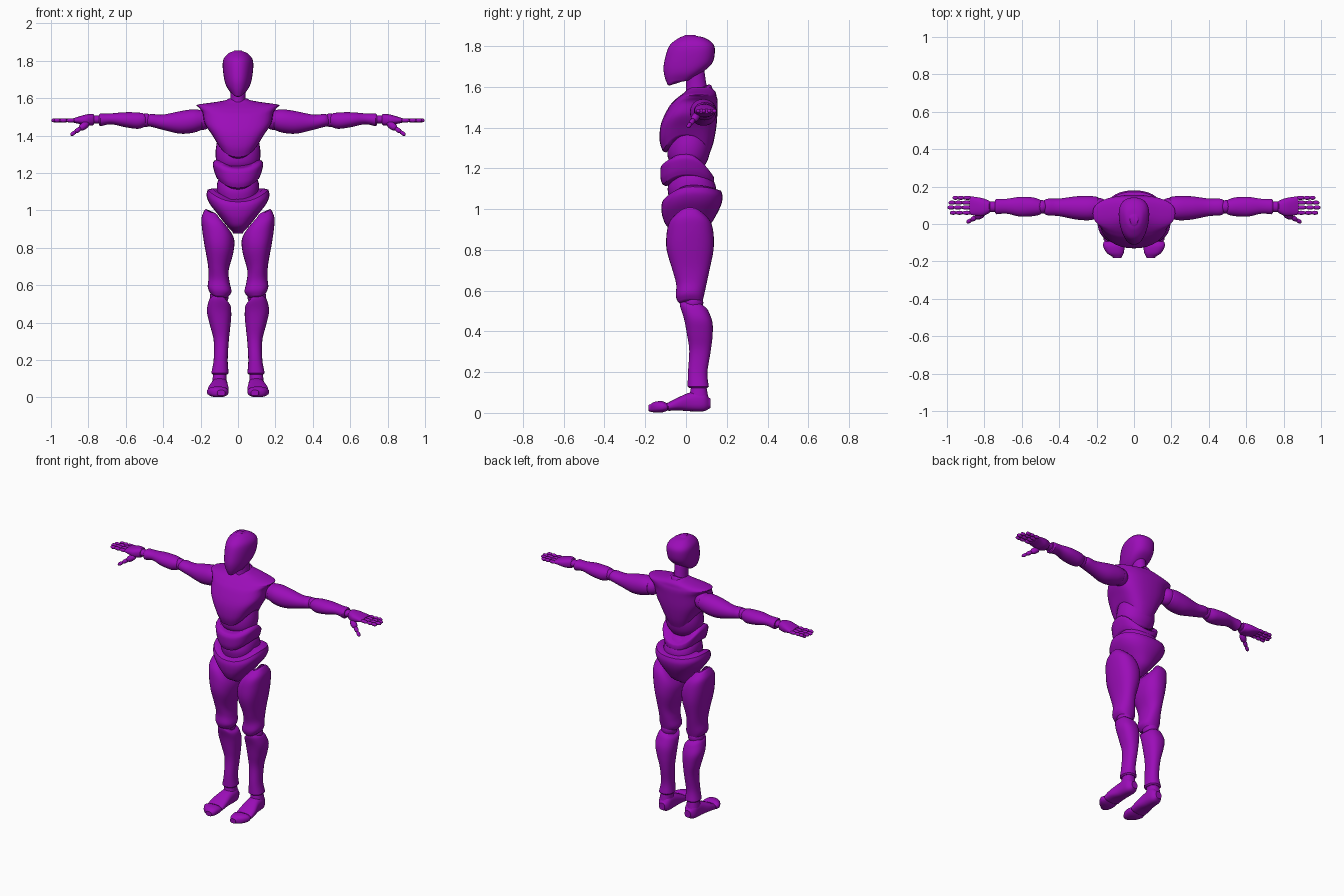
import bpy, bmesh
from math import sin, cos, pi, radians, copysign
from mathutils import Vector

cube = bpy.data.objects.get("Cube")
if cube:
    bpy.data.objects.remove(cube)

purple = bpy.data.materials.new("purple_plastic")
COLOUR = (.33, .004, .48, 1)
purple.diffuse_color = COLOUR
purple.use_nodes = True
purple.node_tree.nodes["Principled BSDF"].inputs["Base Color"].default_value = COLOUR

SIDES = 32
STEPS = 5
FLAT = (0, 0, 0, 0)


def finish(name, bm, mirror=False):
    """Turn a bmesh into a smooth object, optionally mirrored across x."""
    bmesh.ops.recalc_face_normals(bm, faces=bm.faces)
    mesh = bpy.data.meshes.new(name)
    bm.to_mesh(mesh)
    bm.free()
    mesh.materials.append(purple)
    mesh.shade_smooth()
    mesh.set_sharp_from_angle(angle=radians(42))
    obj = bpy.data.objects.new(name, mesh)
    bpy.context.collection.objects.link(obj)
    if mirror:
        mod = obj.modifiers.new("other_side", 'MIRROR')
        mod.use_mirror_merge = False
    return obj


def smooth_rows(rows):
    """Catmull-Rom interpolation between cross-section rows."""
    out = []
    for i in range(len(rows) - 1):
        p = [rows[max(0, min(len(rows) - 1, i + k))] for k in (-1, 0, 1, 2)]
        for s in range(STEPS):
            t = s / STEPS
            out.append([b + t / 2 * (c - a + t * (2*a - 5*b + 4*c - d + t * (3*b - a - 3*c + d)))
                        for a, b, c, d in zip(*p)])
    return out + [list(rows[-1])]


def loft(name, axis, rows, low=FLAT, high=FLAT, mirror=False, power=2.3, taper=0, rim=.008):
    """Skin rows of (position, u min, u max, v min, v max) along an axis.
    low / high shift the end rims at (u-, u+, v-, v+); a short row is symmetric in u."""
    rows = [r if len(r) == 5 else (r[0], -r[1], r[1], r[2], r[3]) for r in rows]
    rings = smooth_rows(rows)
    start, end = rings[0][0], rings[-1][0]

    # rounded lips at both ends
    def lip(row, shift):
        p, a, b, c, d = row
        k = .08
        return [p + shift, a + k*(b-a), b - k*(b-a), c + k*(d-c), d - k*(d-c)]
    way = copysign(rim, end - start)
    rings = [lip(rings[0], -way)] + rings + [lip(rings[-1], way)]

    bm = bmesh.new()
    loops = []
    for p, a, b, c, d in rings:
        s = max(0, min(1, (p - start) / (end - start)))
        loop = []
        for k in range(SIDES):
            angle = 2 * pi * k / SIDES
            cu, sv = cos(angle), sin(angle)
            eu = copysign(abs(cu) ** (2 / power), cu)
            ev = copysign(abs(sv) ** (2 / power), sv)
            u = (a + b) / 2 + (b - a) / 2 * eu * (1 + taper * ev)
            v = (c + d) / 2 + (d - c) / 2 * ev

            def shift(r):
                return cu * cu * r[cu > 0] + sv * sv * r[2 + (sv > 0)]
            w = p + (1 - s) * shift(low) + s * shift(high)
            co = {'x': (w, u, v), 'y': (u, w, v), 'z': (u, v, w)}[axis]
            loop.append(bm.verts.new(co))
        loops.append(loop)
    for one, two in zip(loops, loops[1:]):
        for k in range(SIDES):
            j = (k + 1) % SIDES
            bm.faces.new((one[k], one[j], two[j], two[k]))
    bm.faces.new(loops[0])
    bm.faces.new(loops[-1])
    return finish(name, bm, mirror)


def add_bone(bm, p, q, r):
    """Stretched ball between two points."""
    p, q = Vector(p), Vector(q)
    ball = bmesh.ops.create_uvsphere(bm, u_segments=12, v_segments=8, radius=1)
    turn = (q - p).to_track_quat('Z', 'Y')
    for vert in ball['verts']:
        c = vert.co.copy()
        c.z = copysign(abs(c.z) ** .8, c.z) * (q - p).length / 2
        c.x *= r
        c.y *= r
        vert.co = (p + q) / 2 + turn @ c


def joint(name, centre, r, mirror=True):
    bm = bmesh.new()
    bmesh.ops.create_uvsphere(bm, u_segments=20, v_segments=14, radius=r)
    bmesh.ops.translate(bm, verts=bm.verts, vec=centre)
    finish(name, bm, mirror)


# Head and neck
loft("head", 'z', [
    (1.61, .04, -.09, .03), (1.65, .062, -.105, .085), (1.7, .074, -.11, .13),
    (1.77, .08, -.095, .142), (1.81, .073, -.075, .13), (1.84, .048, -.035, .09),
    (1.85, .025, -.01, .05)], low=(.02, .02, 0, .03), taper=.18, rim=.004)
loft("neck", 'z', [(1.54, .055, -.01, .13), (1.59, .042, .0, .105),
                   (1.68, .04, 0, .09)], power=2)
loft("neck_collar", 'z', [(1.56, .065, -.005, .14), (1.585, .05, .005, .125)],
     high=(0, 0, -.01, .02), power=2)

# Torso
loft("chest", 'z', [
    (1.285, .115, -.115, .115), (1.34, .14, -.13, .135), (1.42, .178, -.122, .15),
    (1.5, .19, -.085, .155), (1.535, .21, -.055, .155), (1.556, .215, -.03, .15),
    (1.575, .12, -.005, .145), (1.59, .06, .01, .13)],
    low=(.08, .08, 0, -.015), power=2.4)
loft("upper_abdomen", 'z', [
    (1.21, .08, -.06, .09), (1.25, .112, -.088, .11), (1.31, .12, -.09, .12),
    (1.38, .11, -.07, .11)], power=2.1)
loft("waist_band", 'z', [
    (1.12, .112, -.115, .13), (1.15, .124, -.125, .138), (1.2, .135, -.125, .135),
    (1.22, .128, -.115, .12)], low=(.05, .05, 0, 0), high=(.045, .045, 0, -.05))
loft("lower_abdomen", 'z', [
    (1.04, .1, -.08, .14), (1.1, .112, -.09, .148), (1.15, .11, -.075, .13),
    (1.19, .09, -.06, .1)])
loft("pelvis", 'z', [
    (.885, .03, -.04, .06), (.92, .065, -.09, .115), (.97, .108, -.112, .148),
    (1.02, .15, -.12, .172), (1.06, .168, -.12, .18), (1.09, .163, -.112, .172)],
    high=(.02, .02, -.045, 0))

# Legs
loft("thigh", 'z', [
    (.545, .05, .15, -.04, .08), (.575, .035, .162, -.05, .088),
    (.63, .045, .157, -.048, .1), (.7, .05, .162, -.066, .115),
    (.8, .026, .18, -.095, .135), (.88, .02, .192, -.095, .135),
    (.94, .045, .195, -.08, .12), (.98, .085, .18, -.045, .085)],
    low=(-.005, .015, .0, 0), high=(-.05, .02, 0, 0), mirror=True)
joint("knee_joint", (.1, .035, .54), .05)
loft("shin", 'z', [
    (.13, .05, .143, .008, .112), (.2, .055, .13, .01, .105), (.3, .05, .13, .016, .12),
    (.38, .042, .15, .004, .13), (.45, .036, .166, -.01, .13),
    (.505, .04, .157, -.028, .112), (.525, .055, .145, -.03, .1)],
    high=(-.015, .01, .015, -.01), mirror=True)
loft("ankle", 'z', [(.07, .06, .14, .015, .11), (.13, .062, .132, .025, .1)], mirror=True)

# Feet
loft("foot", 'y', [
    (.112, .07, .12, .02, .075), (.085, .056, .138, .008, .108),
    (.02, .054, .145, .008, .1), (-.04, .05, .16, .012, .075),
    (-.085, .05, .163, .01, .052)], mirror=True, power=2.6)
loft("toes", 'y', [
    (-.098, .052, .163, .008, .05), (-.12, .05, .165, .002, .058),
    (-.155, .055, .145, .002, .054), (-.175, .065, .115, .006, .042)],
    mirror=True, power=2.5)

# Arms
joint("shoulder_joint", (.19, .085, 1.485), .055)
loft("upper_arm", 'x', [
    (.195, .03, .145, 1.43, 1.535), (.24, .02, .15, 1.415, 1.54),
    (.31, .024, .148, 1.41, 1.53), (.4, .042, .136, 1.43, 1.512),
    (.46, .046, .135, 1.446, 1.515), (.48, .055, .128, 1.45, 1.51)], mirror=True, power=2.1)
joint("elbow_joint", (.492, .092, 1.482), .036)
loft("forearm", 'x', [
    (.502, .05, .13, 1.45, 1.52), (.54, .042, .142, 1.436, 1.524),
    (.61, .04, .145, 1.445, 1.524), (.68, .055, .135, 1.46, 1.518),
    (.735, .052, .135, 1.45, 1.518)], low=(0, 0, -.008, .008), mirror=True, power=2.1)
loft("wrist", 'x', [(.74, .065, .12, 1.463, 1.508), (.79, .065, .12, 1.465, 1.508)],
     mirror=True, power=2)

# Hands
loft("palm", 'x', [
    (.775, .058, .125, 1.455, 1.515), (.81, .042, .138, 1.452, 1.513),
    (.85, .045, .145, 1.462, 1.502), (.875, .05, .148, 1.468, 1.494)],
    mirror=True, power=2.5, rim=.005)
bm = bmesh.new()
for y, tip in ((.06, .985), (.088, .998), (.114, .992), (.14, .97)):
    for low, high in ((-.05, .42), (.36, .74), (.68, 1)):
        base = .872
        reach = tip - base
        add_bone(bm, (base + low * reach, y, 1.481), (base + high * reach, y, 1.481), .011)
root, end = Vector((.8, .06, 1.468)), Vector((.895, .008, 1.402))
for low, high, r in ((0, .5, .02), (.42, .76, .013), (.7, 1, .011)):
    add_bone(bm, root.lerp(end, low), root.lerp(end, high), r)
finish("fingers", bm, mirror=True)
